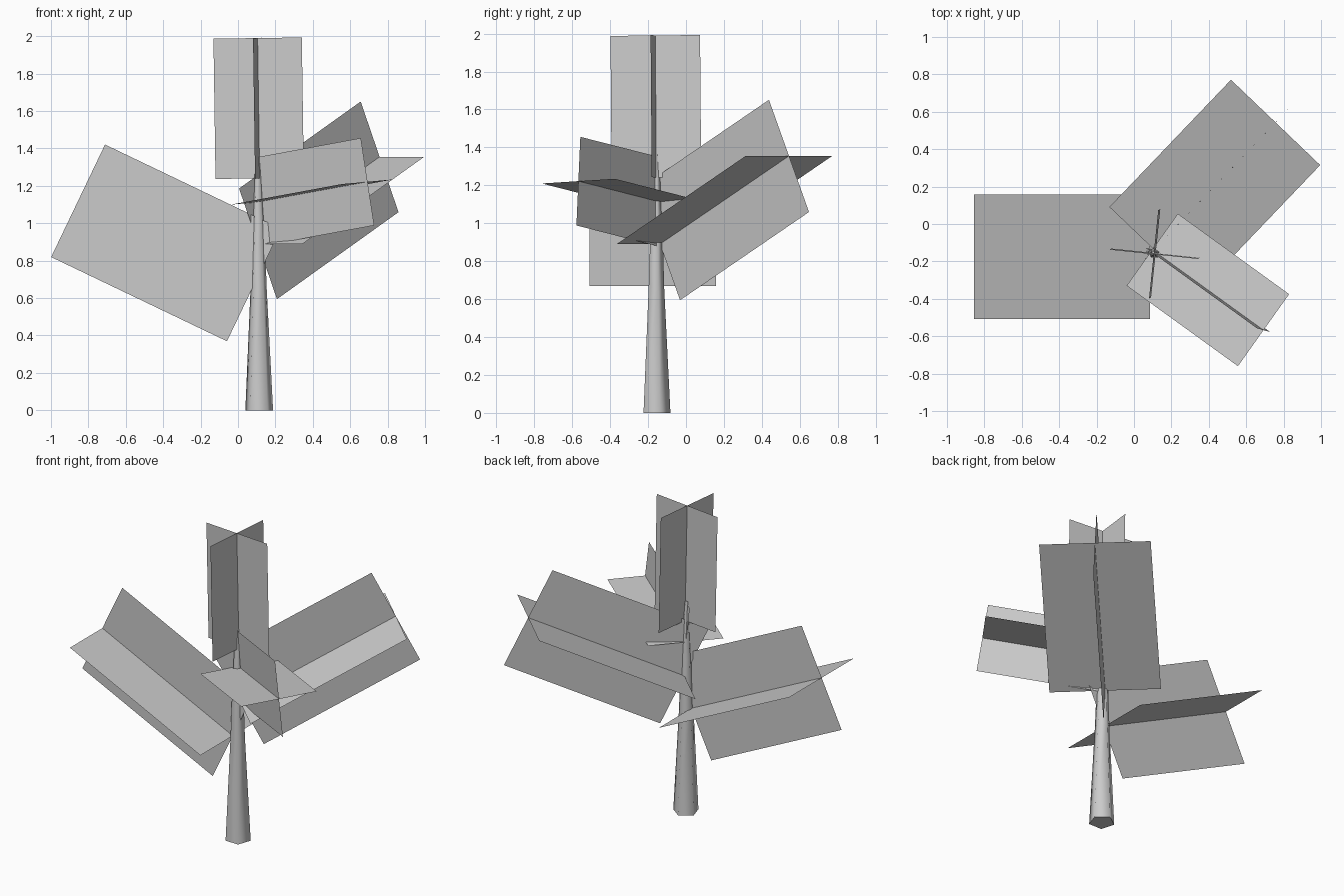
import bpy, bmesh
from math import cos, sin, radians
from mathutils import Vector

if "Cube" in bpy.data.objects:
    bpy.data.objects.remove(bpy.data.objects["Cube"])


def finish(name, bm):
    mesh = bpy.data.meshes.new(name)
    bm.to_mesh(mesh)
    bm.free()
    obj = bpy.data.objects.new(name, mesh)
    bpy.context.collection.objects.link(obj)
    return obj


def crossed_cards(name, base, tip, width, side):
    """Two flat cards crossing at right angles along the line base-tip."""
    base, tip = Vector(base), Vector(tip)
    axis = (tip - base).normalized()
    side = Vector(side)
    side = (side - axis * side.dot(axis)).normalized()
    bm = bmesh.new()
    for d in (side, axis.cross(side)):
        h = d * width / 2
        bm.faces.new([bm.verts.new(p) for p in (base - h, base + h, tip + h, tip - h)])
    return finish(name, bm)


# trunk: tapering five-sided column, (x, y, z, radius) per ring
rings = [(0.113, -0.16, 0, 0.078), (0.11, -0.16, 0.66, 0.045),
         (0.109, -0.158, 1.0, 0.034), (0.107, -0.157, 1.25, 0.02),
         (0.105, -0.157, 1.37, 0.012)]
bm = bmesh.new()
loops = []
for x, y, z, r in rings:
    angles = [radians(-55 + 72 * i) for i in range(5)]
    loops.append([bm.verts.new((x + r * cos(a), y + r * sin(a), z)) for a in angles])
for lo, hi in zip(loops, loops[1:]):
    for i in range(5):
        j = (i + 1) % 5
        bm.faces.new((lo[i], lo[j], hi[j], hi[i]))
bm.faces.new(loops[0][::-1])
bm.faces.new(loops[-1])
trunk = finish("trunk", bm)
bpy.context.view_layer.objects.active = trunk
trunk.select_set(True)
bpy.ops.object.shade_smooth_by_angle(angle=radians(75))

# foliage: one upright crown and three side branches
crossed_cards("crown_foliage", (0.116, -0.156, 1.24), (0.105, -0.162, 1.99), 0.475, (0.48, -0.05, 0))
crossed_cards("left_foliage", (0.085, -0.175, 0.67), (-0.855, -0.175, 1.12), 0.667, (0, 1, 0))
crossed_cards("back_right_foliage", (0.107, -0.137, 0.89), (0.757, 0.543, 1.355), 0.66, (0.475, -0.455, 0))
crossed_cards("front_right_foliage", (0.0975, -0.1375, 1.112), (0.6925, -0.5675, 1.222), 0.473, (0.275, 0.385, 0.025))
